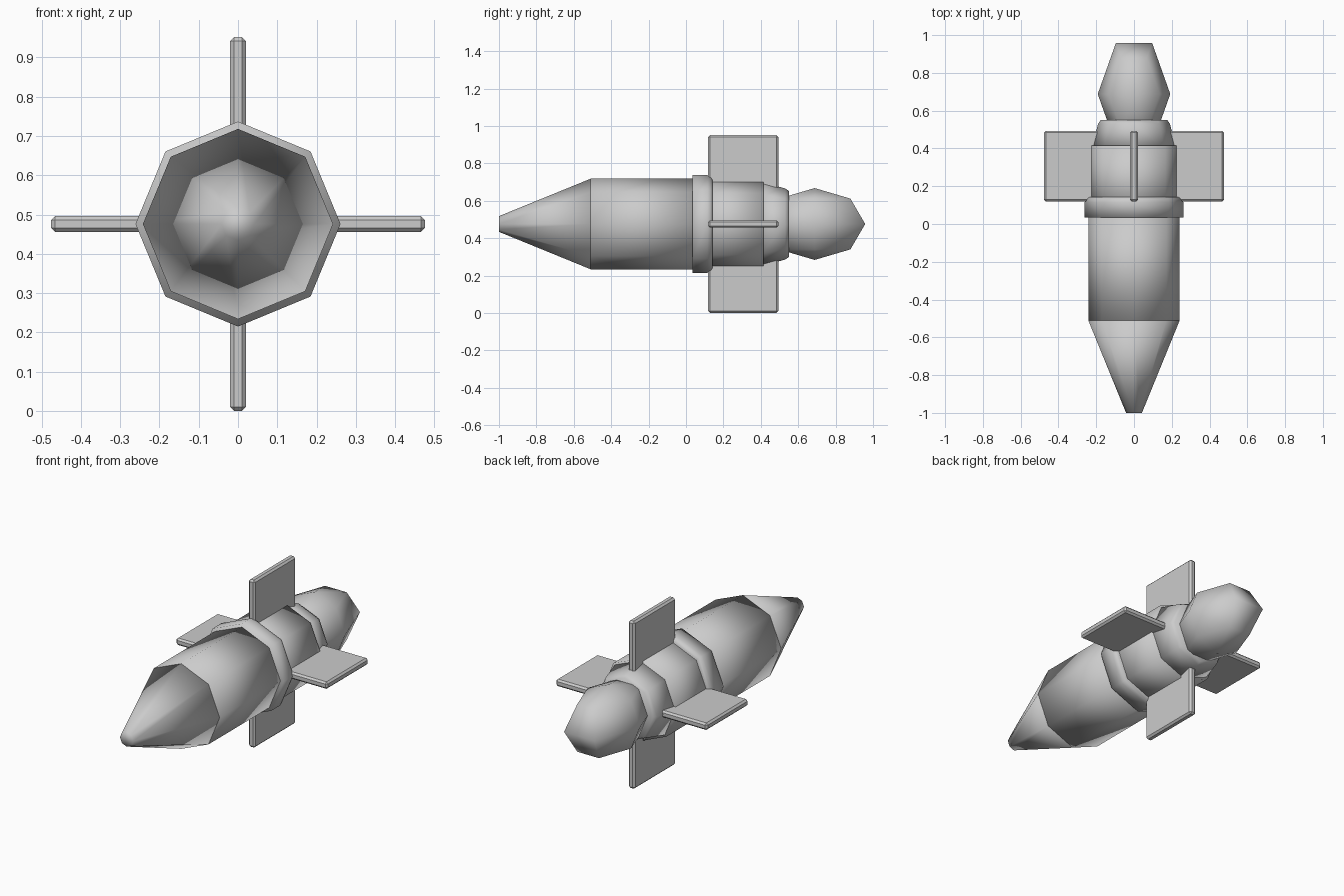
import bpy, bmesh, math
from mathutils import Matrix

if "Cube" in bpy.data.objects:
    bpy.data.objects.remove(bpy.data.objects["Cube"])

AXIS_Z = 0.476   # height of the long axis
SIDES = 8

grey = bpy.data.materials.new("light_grey")
grey.diffuse_color = (0.6, 0.6, 0.6, 1)
grey.use_nodes = True
grey.node_tree.nodes["Principled BSDF"].inputs["Base Color"].default_value = grey.diffuse_color


def finish(name, bm, smooth):
    bmesh.ops.recalc_face_normals(bm, faces=bm.faces)
    for f in bm.faces:
        f.smooth = smooth
    me = bpy.data.meshes.new(name)
    bm.to_mesh(me)
    bm.free()
    me.materials.append(grey)
    ob = bpy.data.objects.new(name, me)
    ob.location.z = AXIS_Z
    bpy.context.collection.objects.link(ob)
    return ob


def lathe(name, profile):
    """Eight-sided solid around the y axis from (y, radius) pairs, capped at both ends."""
    bm = bmesh.new()
    rings = []
    for y, r in profile:
        angles = [2 * math.pi * i / SIDES for i in range(SIDES)]
        rings.append([bm.verts.new((r * math.cos(a), y, r * math.sin(a))) for a in angles])
    for a, b in zip(rings, rings[1:]):
        for i in range(SIDES):
            j = (i + 1) % SIDES
            bm.faces.new((a[i], a[j], b[j], b[i]))
    bm.faces.new(rings[0])
    bm.faces.new(rings[-1])
    return finish(name, bm, True)


# Hull sections from nose to tail
lathe("nose_cone", [(-1.0, 0.042), (-0.51, 0.242)])
lathe("front_body", [(-0.51, 0.242), (0.05, 0.242)])
lathe("collar", [(0.035, 0.261), (0.115, 0.261), (0.133, 0.256), (0.143, 0.243)])
lathe("rear_body", [(0.05, 0.234), (0.415, 0.234)])
lathe("tail_taper", [(0.405, 0.225), (0.53, 0.19), (0.55, 0.177)])

# Rounded tail: coarse sphere stretched along the body
bm = bmesh.new()
bmesh.ops.create_uvsphere(bm, u_segments=6, v_segments=4, radius=1)
bmesh.ops.rotate(bm, verts=bm.verts, matrix=Matrix.Rotation(math.pi / 2, 3, 'Z'))
bmesh.ops.scale(bm, verts=bm.verts, vec=(0.192, 0.312, 0.192))
bmesh.ops.translate(bm, verts=bm.verts, vec=(0, 0.688, 0))
finish("tail_bulb", bm, True)

# Two crossing plates make the four fins
for name, size in (("upright_fins", (0.04, 0.375, 0.952)),
                   ("level_fins", (0.952, 0.375, 0.04))):
    bm = bmesh.new()
    bmesh.ops.create_cube(bm, size=1)
    bmesh.ops.scale(bm, verts=bm.verts, vec=size)
    bmesh.ops.translate(bm, verts=bm.verts, vec=(0, 0.306, 0))
    bmesh.ops.bevel(bm, geom=bm.edges[:], offset=0.01, segments=1, affect='EDGES')
    finish(name, bm, False)
